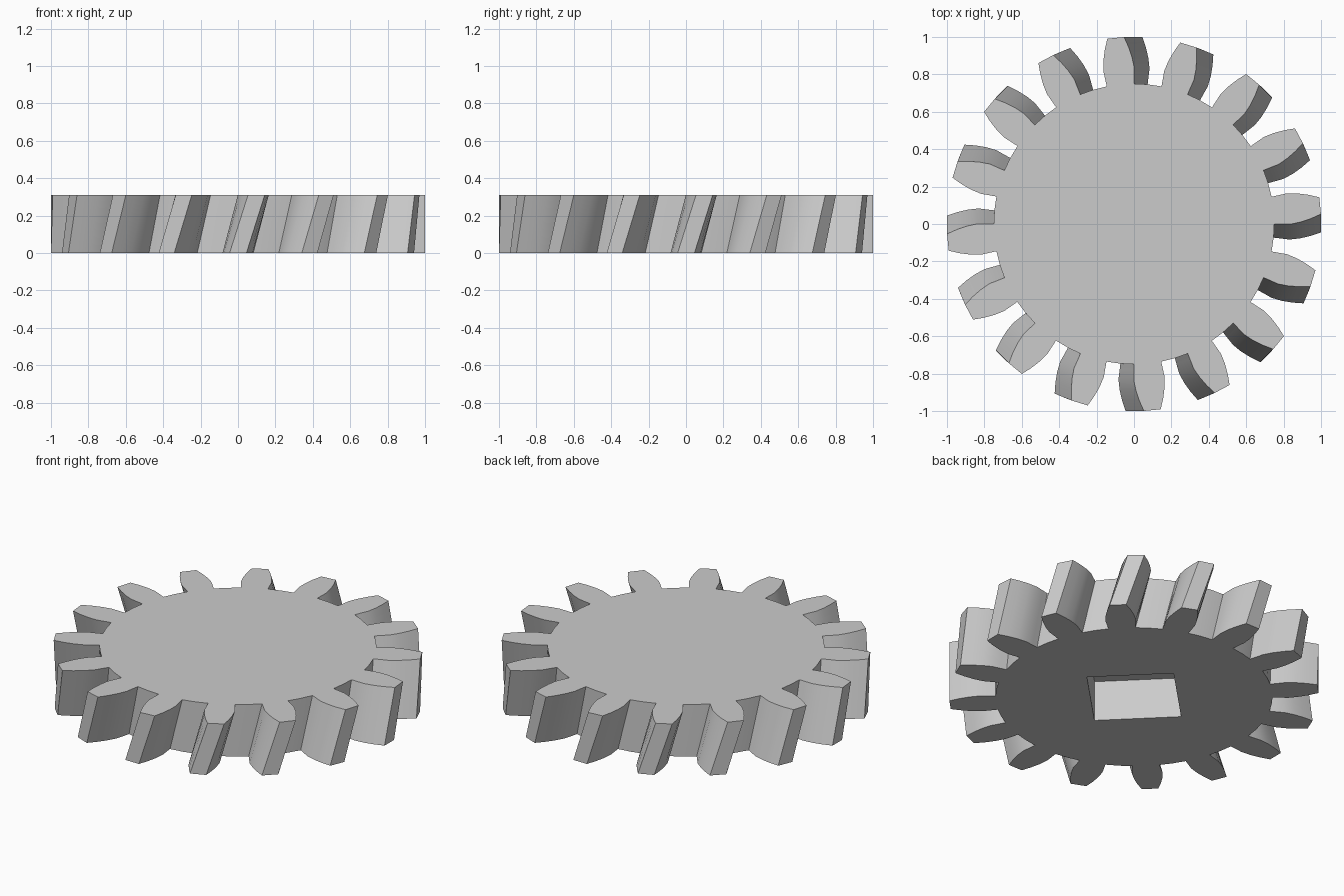
import bpy, bmesh, math

if "Cube" in bpy.data.objects:
    bpy.data.objects.remove(bpy.data.objects["Cube"], do_unlink=True)

TEETH = 16
HEIGHT = 0.31
PITCH = 2 * math.pi / TEETH
TWIST = PITCH / 4            # the top outline is turned by this much
POCKET_RADIUS = 0.333
POCKET_DEPTH = 0.242

# Tooth flank from root to tip: (radius, half width)
FLANK = [(0.75, 0.073), (0.785, 0.077), (0.835, 0.083),
         (0.89, 0.077), (0.945, 0.064), (1.001, 0.045)]

grey = bpy.data.materials.new("plain_grey")
grey.use_nodes = True
colour = (0.6, 0.6, 0.6, 1)
grey.diffuse_color = colour
grey.node_tree.nodes["Principled BSDF"].inputs["Base Color"].default_value = colour


def outline(turn):
    """Closed gear outline as a list of (x, y)."""
    tooth = [(r, -math.asin(w / r)) for r, w in FLANK]
    tooth += [(r, -a) for r, a in reversed(tooth)]
    tooth.append((FLANK[0][0], PITCH / 2))      # middle of the root
    return [(r * math.cos(a + i * PITCH + turn), r * math.sin(a + i * PITCH + turn))
            for i in range(TEETH) for r, a in tooth]


def make_object(name, bm):
    bmesh.ops.recalc_face_normals(bm, faces=bm.faces)
    mesh = bpy.data.meshes.new(name)
    bm.to_mesh(mesh)
    bm.free()
    mesh.materials.append(grey)
    obj = bpy.data.objects.new(name, mesh)
    bpy.context.collection.objects.link(obj)
    return obj


def loft(name, lower, upper, z0, z1):
    """Solid between two matching outlines."""
    bm = bmesh.new()
    a = [bm.verts.new((x, y, z0)) for x, y in lower]
    b = [bm.verts.new((x, y, z1)) for x, y in upper]
    bm.faces.new(list(reversed(a)))
    bm.faces.new(b)
    for i in range(len(a)):
        j = (i + 1) % len(a)
        bm.faces.new((a[i], a[j], b[j], b[i]))
    return make_object(name, bm)


# Helical gear body
gear = loft("helical_gear", outline(0), outline(TWIST), 0, HEIGHT)

# Square blind pocket in the underside, corners on the axes
square = [(POCKET_RADIUS * math.cos(k * math.pi / 2),
           POCKET_RADIUS * math.sin(k * math.pi / 2)) for k in range(4)]
cutter = loft("pocket_cutter", square, square, -0.1, POCKET_DEPTH)
cutter.hide_render = True

cut = gear.modifiers.new("shaft_pocket", "BOOLEAN")
cut.operation = "DIFFERENCE"
cut.solver = "EXACT"
cut.object = cutter
bpy.ops.object.select_all(action="DESELECT")
bpy.context.view_layer.objects.active = gear
gear.select_set(True)
bpy.ops.object.modifier_apply(modifier=cut.name)
bpy.data.objects.remove(cutter, do_unlink=True)

# Soft flanks, crisp rims and tooth corners
bpy.ops.object.shade_smooth_by_angle(angle=math.radians(30))
